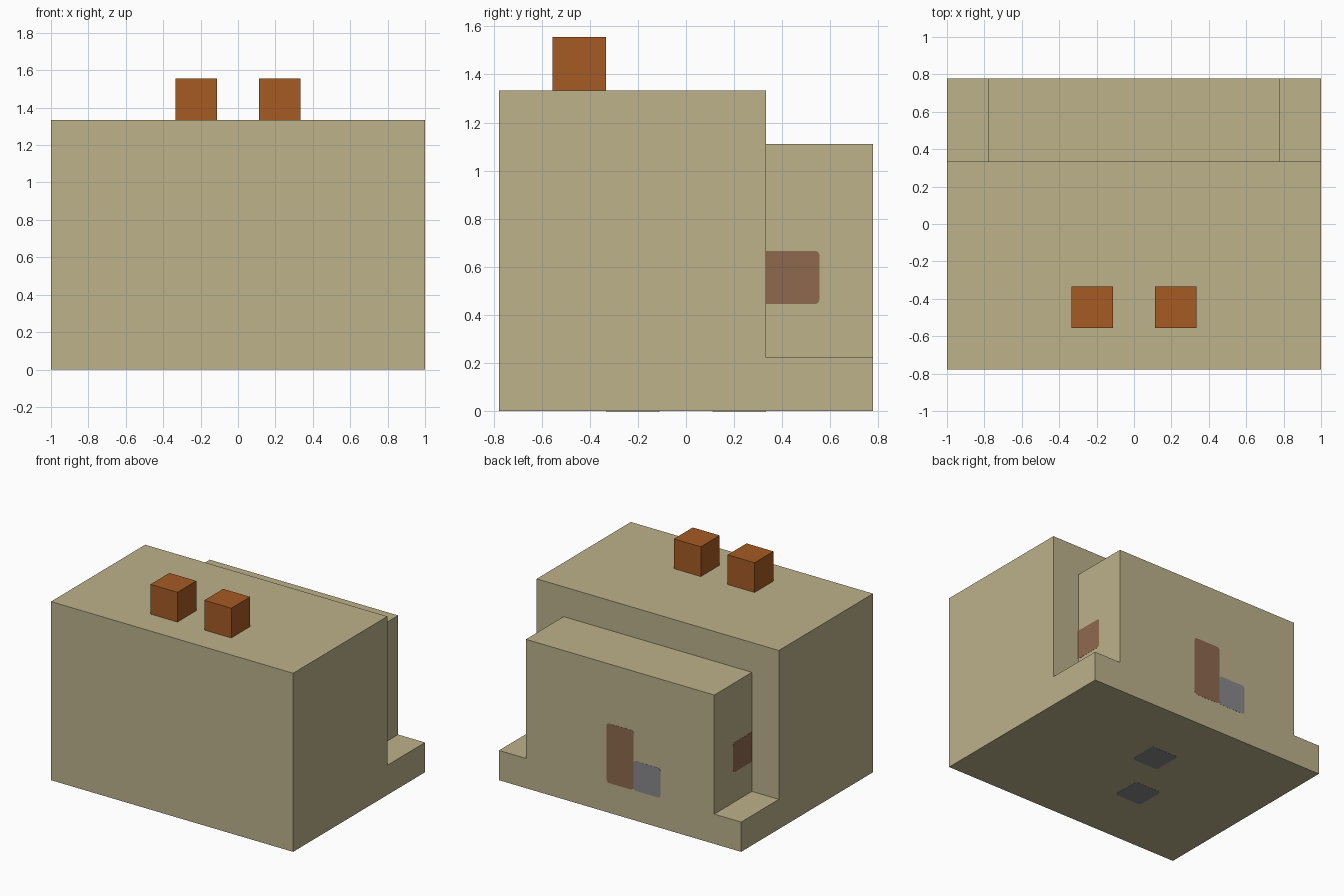
import bpy
import bmesh
from mathutils import Vector

cube = bpy.data.objects.get("Cube")
if cube:
    bpy.data.objects.remove(cube, do_unlink=True)

U = 2 / 9          # building module
T = 0.001          # plate thickness


def material(name, rgb):
    m = bpy.data.materials.new(name)
    m.use_nodes = True
    col = (*rgb, 1)
    m.diffuse_color = col
    m.node_tree.nodes["Principled BSDF"].inputs["Base Color"].default_value = col
    return m


sand = material("sand", (0.51, 0.445, 0.26))
rust = material("rust", (0.376, 0.105, 0.017))
brown = material("door_brown", (0.275, 0.144, 0.078))
grey = material("slate_grey", (0.25, 0.25, 0.26))


def finish(name, bm, mat):
    bmesh.ops.recalc_face_normals(bm, faces=bm.faces)
    mesh = bpy.data.meshes.new(name)
    bm.to_mesh(mesh)
    bm.free()
    mesh.materials.append(mat)
    obj = bpy.data.objects.new(name, mesh)
    bpy.context.collection.objects.link(obj)
    return obj


def box(name, lo, hi, mat, round_axis=None):
    """Box between two corners; optionally round the edges along one axis."""
    lo, hi = Vector(lo), Vector(hi)
    bm = bmesh.new()
    bmesh.ops.create_cube(bm, size=1)
    for v in bm.verts:
        v.co = (lo + hi) / 2 + v.co * (hi - lo)
    if round_axis is not None:
        edges = [e for e in bm.edges
                 if abs((e.verts[0].co - e.verts[1].co).normalized()[round_axis]) > 0.9]
        bmesh.ops.bevel(bm, geom=edges, offset=0.02, segments=3,
                        profile=0.5, affect='EDGES')
    return finish(name, bm, mat)


# Main hall with its low rear ledge: stepped profile extruded across x
profile = [(-3.5, 0), (3.5, 0), (3.5, 1), (1.5, 1), (1.5, 6), (-3.5, 6)]
bm = bmesh.new()
face = bm.faces.new([bm.verts.new((-1, y * U, z * U)) for y, z in profile])
ext = bmesh.ops.extrude_face_region(bm, geom=[face])
bmesh.ops.translate(bm, vec=(2, 0, 0),
                    verts=[g for g in ext["geom"] if isinstance(g, bmesh.types.BMVert)])
finish("main_hall", bm, sand)

# Rear annex standing on the ledge
box("rear_annex", (-3.5 * U, 1.5 * U, U), (3.5 * U, 3.5 * U, 5 * U), sand)

# Chimneys and annex side windows, mirrored
for side, s in (("left", 1), ("right", -1)):
    x = s * U
    box(side + "_chimney", (x - U / 2, -2.5 * U, 6 * U),
        (x + U / 2, -1.5 * U, 7 * U), rust)
    wall = s * 3.5 * U
    x0, x1 = sorted((wall - s * T, wall + s * T))
    box(side + "_window", (x0, 1.3 * U, 2 * U), (x1, 2.5 * U, 3 * U), brown, 0)

# Back door and the grey step panel beside it
back = 3.5 * U
box("back_door", (-U / 2, back - T, U), (U / 2, back + T, 3 * U), brown, 1)
box("back_panel", (-1.5 * U, back - T, U), (-U / 2, back + T, 2 * U), grey, 1)

# Grey panels on the underside
for name, x, y in (("rear_floor_panel", 0, 1), ("front_floor_panel", -1, -1)):
    box(name, ((x - 0.5) * U, (y - 0.5) * U, -T),
        ((x + 0.5) * U, (y + 0.5) * U, T), grey, 2)
